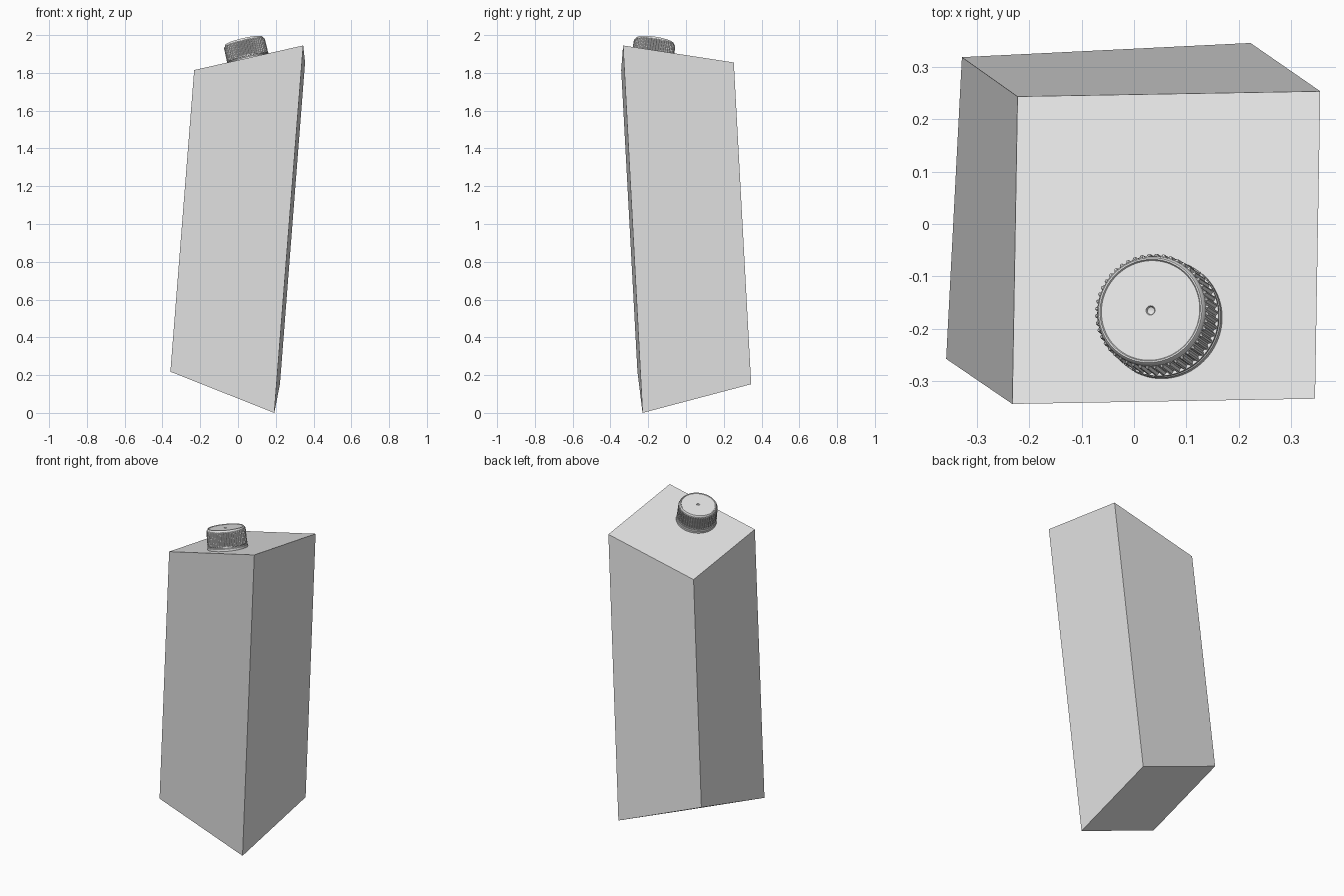
import bpy, bmesh, math
from mathutils import Vector

cube = bpy.data.objects.get("Cube")
if cube:
    bpy.data.objects.remove(cube, do_unlink=True)

grey = bpy.data.materials.new("plain_grey")
grey.use_nodes = True
colour = (0.8, 0.8, 0.8, 1)
grey.diffuse_color = colour
grey.node_tree.nodes["Principled BSDF"].inputs["Base Color"].default_value = colour


def finish(name, bm):
    bmesh.ops.recalc_face_normals(bm, faces=bm.faces)
    mesh = bpy.data.meshes.new(name)
    bm.to_mesh(mesh)
    bm.free()
    mesh.materials.append(grey)
    ob = bpy.data.objects.new(name, mesh)
    bpy.context.collection.objects.link(ob)
    return ob


def slanted_quad(corner, along_x, along_y):
    """Four corners of a tilted parallelogram, counter-clockwise."""
    c, u, v = map(Vector, (corner, along_x, along_y))
    return [c, c + u, c + u + v, c + v]


# Carton body: tilted box between two slanted ends
bottom = slanted_quad((-0.358, -0.257, 0.218), (0.55, 0.027, -0.218), (0.03, 0.575, 0.152))
top = slanted_quad((-0.232, -0.343, 1.815), (0.577, 0.01, 0.13), (0.01, 0.586, -0.09))
bm = bmesh.new()
low = [bm.verts.new(p) for p in bottom]
high = [bm.verts.new(p) for p in top]
bm.faces.new(low[::-1])
bm.faces.new(high)
for i in range(4):
    j = (i + 1) % 4
    bm.faces.new((low[i], low[j], high[j], high[i]))
finish("carton_body", bm)


def lathe(name, rings, ribs):
    """Closed turned shape; each ring is radius, height and groove depth."""
    bm = bmesh.new()
    count = ribs * 4
    loops = []
    for radius, height, groove in rings:
        loop = []
        for i in range(count):
            r = radius - (groove if i % 4 > 1 else 0)
            a = math.tau * i / count
            loop.append(bm.verts.new((r * math.cos(a), r * math.sin(a), height)))
        loops.append(loop)
    for a, b in zip(loops, loops[1:]):
        for i in range(count):
            j = (i + 1) % count
            bm.faces.new((a[i], a[j], b[j], b[i]))
    bm.faces.new(loops[0][::-1])
    bm.faces.new(loops[-1])
    return finish(name, bm)


# Collar: flat ring where the cap meets the carton
collar = lathe("cap_collar", [
    (0.114, -0.002, 0), (0.114, 0.013, 0), (0.111, 0.016, 0), (0.104, 0.016, 0),
], 24)

# Screw cap: ribbed wall, rounded rim, shallow recess and centre dimple
cap = lathe("screw_cap", [
    (0.105, 0.012, 0), (0.105, 0.021, 0), (0.113, 0.021, 0), (0.113, 0.027, 0),
    (0.112, 0.027, 0.005), (0.111, 0.104, 0.005),
    (0.106, 0.107, 0), (0.104, 0.114, 0), (0.101, 0.118, 0), (0.098, 0.118, 0),
    (0.096, 0.115, 0), (0.009, 0.115, 0), (0.007, 0.111, 0), (0.003, 0.109, 0),
], 48)

# Stand the closure square on the slanted top
u, v = top[1] - top[0], top[3] - top[0]
normal = u.cross(v).normalized()
for ob in (collar, cap):
    ob.rotation_euler = normal.to_track_quat('Z', 'Y').to_euler()
    ob.location = top[0] + u * 0.496 + v * 0.266

bpy.ops.object.select_all(action='DESELECT')
for ob in (collar, cap):
    ob.select_set(True)
bpy.context.view_layer.objects.active = cap
bpy.ops.object.shade_smooth_by_angle(angle=math.radians(30))
